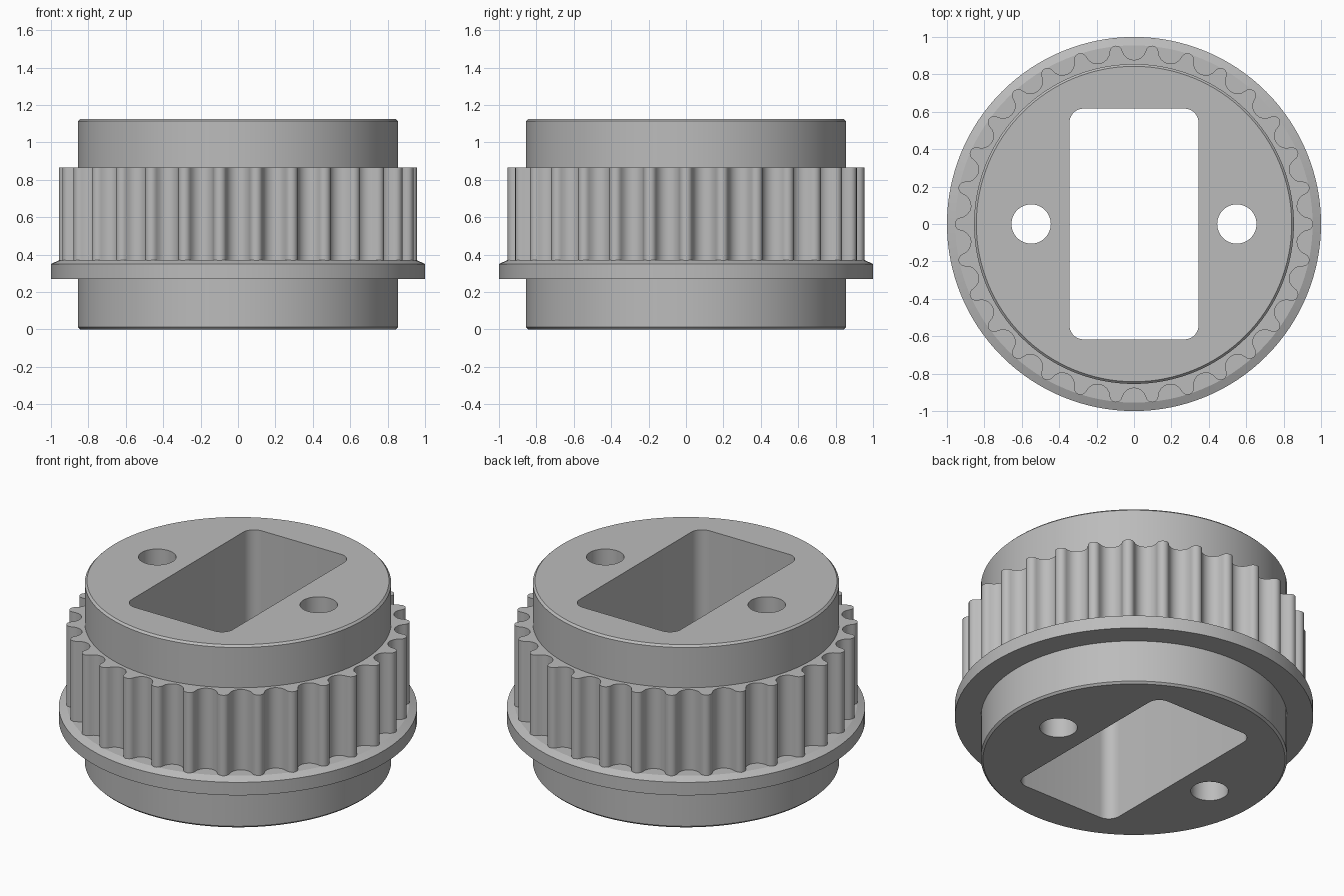
import bpy, bmesh, math
from math import sin, cos, pi, radians

cube = bpy.data.objects.get("Cube")
if cube:
    bpy.data.objects.remove(cube, do_unlink=True)

grey = bpy.data.materials.new("matte grey")
grey.use_nodes = True
COLOUR = (0.5, 0.5, 0.5, 1)
grey.diffuse_color = COLOUR
grey.node_tree.nodes["Principled BSDF"].inputs["Base Color"].default_value = COLOUR


def loft(name, outlines, tube=False):
    """Join (2D outline, z) rings; cap the ends, or close into a hollow ring."""
    bm = bmesh.new()
    rings = [[bm.verts.new((x, y, z)) for x, y in pts] for pts, z in outlines]
    n = len(rings[0])
    pairs = list(zip(rings, rings[1:]))
    if tube:
        pairs.append((rings[-1], rings[0]))
    else:
        bm.faces.new(rings[0])
        bm.faces.new(rings[-1])
    for a, b in pairs:
        for i in range(n):
            j = (i + 1) % n
            bm.faces.new((a[i], a[j], b[j], b[i]))
    bmesh.ops.recalc_face_normals(bm, faces=bm.faces)
    mesh = bpy.data.meshes.new(name)
    bm.to_mesh(mesh)
    bm.free()
    mesh.materials.append(grey)
    obj = bpy.data.objects.new(name, mesh)
    bpy.context.collection.objects.link(obj)
    return obj


def circle(r, n=128, cx=0.0):
    return [(cx + r * cos(2 * pi * i / n), r * sin(2 * pi * i / n)) for i in range(n)]


def rounded_rect(hx, hy, r, seg=8):
    pts = []
    for k, (sx, sy) in enumerate([(1, 1), (-1, 1), (-1, -1), (1, -1)]):
        for i in range(seg + 1):
            a = pi / 2 * (k + i / seg)
            pts.append((sx * (hx - r) + r * cos(a), sy * (hy - r) + r * sin(a)))
    return pts


def tooth_outline(teeth=30, groove_r=0.065, groove_c=0.942, tip_c=0.924, seg=8):
    """Round grooves blending tangentially into round tooth tips."""
    half = pi / teeth
    tx, ty = tip_c * cos(half), tip_c * sin(half)
    dx, dy = tx - groove_c, ty
    tip_r = math.hypot(dx, dy) - groove_r
    join = math.atan2(dy, dx)
    pitch = []
    # Groove arc, centred on angle zero
    for i in range(seg + 1):
        a = (2 * pi - join) + (2 * join - 2 * pi) * i / seg
        pitch.append((groove_c + groove_r * cos(a), groove_r * sin(a)))
    # Tip arc, centred on half a pitch
    start, end = join - pi, 2 * half - (join - pi)
    for i in range(1, seg):
        a = start + (end - start) * i / seg
        pitch.append((tx + tip_r * cos(a), ty + tip_r * sin(a)))
    pts = []
    for t in range(teeth):
        a = half * (2 * t + 1)
        pts += [(x * cos(a) - y * sin(a), x * sin(a) + y * cos(a)) for x, y in pitch]
    return pts


# Hub body with small chamfers at both ends
H, R, C = 1.125, 0.855, 0.012
body = loft("hub_body", [(circle(R - C), 0), (circle(R), C),
                         (circle(R), H - C), (circle(R - C), H)])

# Rectangular slot and two round holes, cut right through
cutters = [loft("slot_cutter", [(rounded_rect(0.345, 0.617, 0.075), z) for z in (-0.1, H + 0.1)])]
for side, x in (("left", 0.55), ("right", -0.55)):
    cutters.append(loft(side + "_hole_cutter",
                        [(circle(0.105, 48, x), z) for z in (-0.1, H + 0.1)]))
for c in cutters:
    c.hide_render = True
    mod = body.modifiers.new(c.name, "BOOLEAN")
    mod.operation, mod.solver, mod.object = "DIFFERENCE", "EXACT", c
cut = bpy.data.meshes.new_from_object(
    body.evaluated_get(bpy.context.evaluated_depsgraph_get()))
body.modifiers.clear()
body.data = cut
for c in cutters:
    bpy.data.objects.remove(c, do_unlink=True)

# Toothed ring around the hub
teeth = tooth_outline()
inner = [(x * 0.84 / math.hypot(x, y), y * 0.84 / math.hypot(x, y)) for x, y in teeth]
ring = loft("toothed_ring", [(inner, 0.36), (teeth, 0.36), (teeth, 0.865), (inner, 0.865)], True)

# Flange below the teeth with a sloped upper edge
flange = loft("flange", [(circle(0.84), 0.27), (circle(1), 0.27), (circle(1), 0.35),
                         (circle(0.955), 0.37), (circle(0.84), 0.37)], True)

# Smooth the curved walls, keep the edges crisp
bpy.ops.object.select_all(action="DESELECT")
for obj in (body, ring, flange):
    obj.select_set(True)
bpy.context.view_layer.objects.active = body
bpy.ops.object.shade_smooth_by_angle(angle=radians(23))
